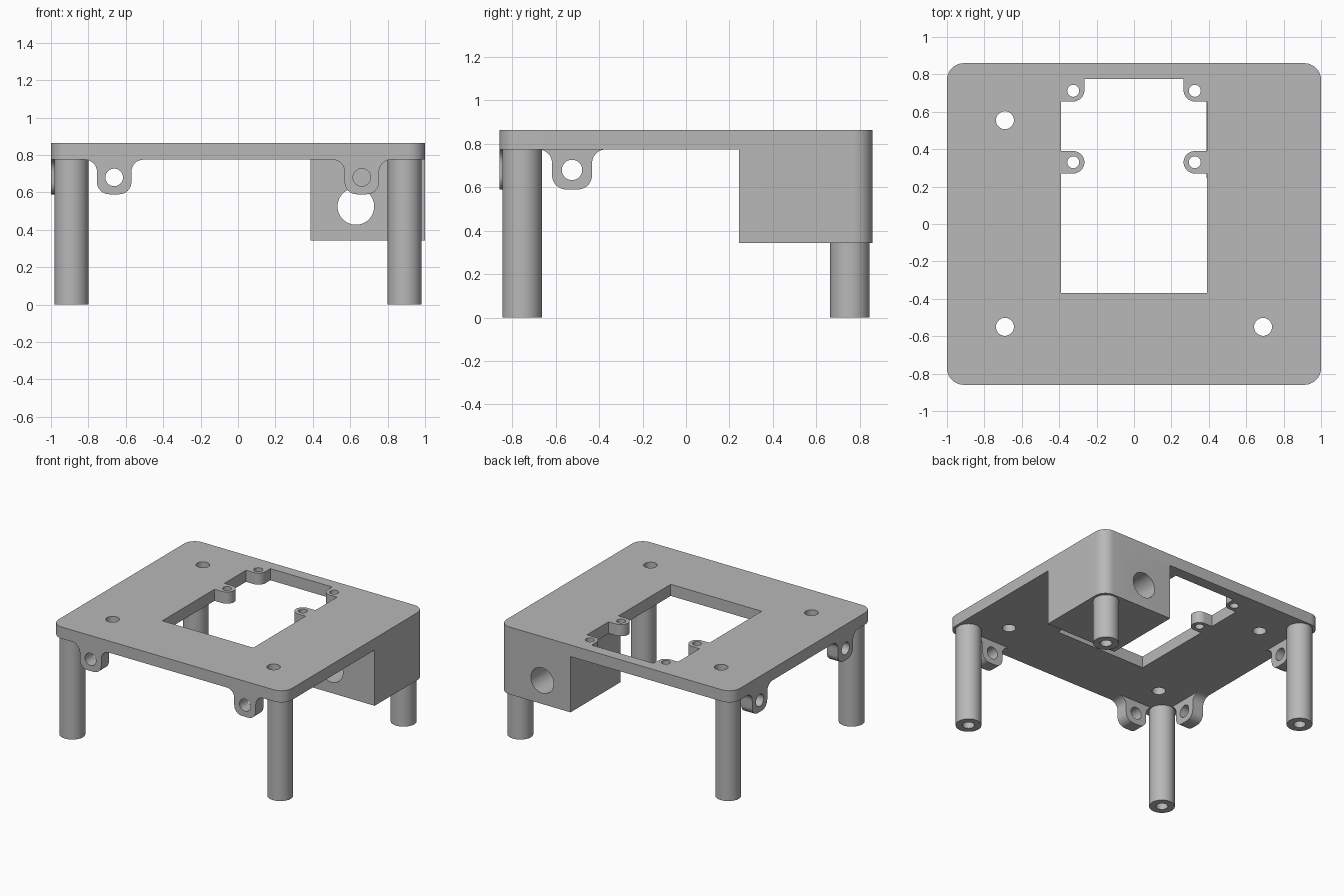
import bpy, bmesh
from math import radians, sin, cos, pi
from mathutils import Matrix, Vector

cube = bpy.data.objects.get("Cube")
if cube:
    bpy.data.objects.remove(cube, do_unlink=True)

grey = bpy.data.materials.new("plain grey")
grey.use_nodes = True
grey.diffuse_color = (0.48, 0.48, 0.48, 1)
for node in grey.node_tree.nodes:
    if node.type == 'BSDF_PRINCIPLED':
        node.inputs["Base Color"].default_value = grey.diffuse_color


def circle(x, y, r, n=40):
    return [(x + r * cos(2 * pi * i / n), y + r * sin(2 * pi * i / n)) for i in range(n)]


def rounded(corners, steps=8):
    """Outline from (x, y) or (x, y, radius) right-angle corners."""
    out = []
    for i, c in enumerate(corners):
        p = Vector(c[:2])
        if len(c) == 2:
            out.append(tuple(p))
            continue
        r = c[2]
        u = (Vector(corners[i - 1][:2]) - p).normalized()
        v = (Vector(corners[(i + 1) % len(corners)][:2]) - p).normalized()
        centre = p + r * (u + v)
        for k in range(steps + 1):
            t = pi / 2 * k / steps
            out.append(tuple(centre - r * (v * cos(t) + u * sin(t))))
    return out


def slab(name, outlines, depth, place):
    """Flat outline with holes, extruded evenly about its own plane."""
    curve = bpy.data.curves.new(name, 'CURVE')
    curve.dimensions = '2D'
    curve.fill_mode = 'BOTH'
    curve.extrude = depth / 2
    for pts in outlines:
        spline = curve.splines.new('POLY')
        spline.points.add(len(pts) - 1)
        for sp, (x, y) in zip(spline.points, pts):
            sp.co = (x, y, 0, 1)
        spline.use_cyclic_u = True
    temp = bpy.data.objects.new(name + " outline", curve)
    bpy.context.collection.objects.link(temp)
    bpy.context.view_layer.update()
    mesh = bpy.data.meshes.new_from_object(temp.evaluated_get(bpy.context.evaluated_depsgraph_get()))
    bpy.data.objects.remove(temp, do_unlink=True)
    bm = bmesh.new()
    bm.from_mesh(mesh)
    bmesh.ops.remove_doubles(bm, verts=bm.verts, dist=0.0002)
    bmesh.ops.recalc_face_normals(bm, faces=bm.faces)
    bm.transform(place)
    bm.to_mesh(mesh)
    bm.free()
    mesh.name = name
    mesh.materials.clear()
    mesh.materials.append(grey)
    obj = bpy.data.objects.new(name, mesh)
    bpy.context.collection.objects.link(obj)
    parts.append(obj)
    return obj


parts = []
TOP, UNDER = 0.865, 0.775
W, D, R = 1.0, 0.86, 0.09
upright = Matrix.Rotation(radians(90), 4, 'X')
sideways = Matrix.Rotation(radians(90), 4, 'Z') @ upright

# Top plate: window with four screw ears, plus three mounting holes
half = [(0.39, -0.37), (0.39, 0.27), (0.265, 0.27, 0.06), (0.265, 0.39, 0.06),
        (0.39, 0.39), (0.39, 0.655), (0.265, 0.655, 0.06), (0.265, 0.775)]
window = half + [(-c[0], *c[1:]) for c in reversed(half)]
plate = [rounded([(-W, -D, R), (W, -D, R), (W, D, R), (-W, D, R)]), rounded(window)]
plate += [circle(s * 0.325, y, 0.032) for s in (-1, 1) for y in (0.33, 0.712)]
plate += [circle(x, y, 0.048) for x, y in ((-0.69, 0.555), (-0.69, -0.55), (0.69, -0.55))]
slab("top_plate", plate, TOP - UNDER, Matrix.Translation((0, 0, (TOP + UNDER) / 2)))

# Corner box with a round passage from front to back
floor = 0.343
box = slab("corner_box", [rounded([(0.388, 0.245), (W, 0.245), (W, D, R), (0.388, D)])],
           UNDER - floor, Matrix.Translation((0, 0, (UNDER + floor) / 2)))
cutter = slab("passage_cutter", [circle(0, 0, 0.098, 56)], 1.0,
              Matrix.Translation((0.63, 0.55, 0.525)) @ upright)
cutter.hide_render = True
cut = box.modifiers.new("passage", 'BOOLEAN')
cut.operation = 'DIFFERENCE'
cut.solver = 'EXACT'
cut.object = cutter
bpy.context.view_layer.update()
box.data = bpy.data.meshes.new_from_object(
    box.evaluated_get(bpy.context.evaluated_depsgraph_get()))
box.modifiers.clear()
parts.remove(cutter)
bpy.data.objects.remove(cutter, do_unlink=True)

# Hollow round legs
for side, sx in (("right", -1), ("left", 1)):
    for end, sy in (("front", -1), ("back", 1)):
        height = floor if (sx, sy) == (1, 1) else UNDER
        slab(f"{end}_{side}_leg", [circle(0, 0, 0.091, 56), circle(0, 0, 0.042)], height,
             Matrix.Translation((sx * 0.891, sy * 0.755, height / 2)))

# Hanging tabs with flared roots, on the front and right edges
tab = [rounded([(-0.17, 0), (-0.092, 0, 0.065), (-0.092, -0.185, 0.065), (0.092, -0.185, 0.065),
                (0.092, 0, 0.065), (0.17, 0), (0.17, 0.02), (-0.17, 0.02)]),
       circle(0, -0.095, 0.047)]
thick = 0.095
for s, name in ((-1, "first"), (1, "second")):
    slab(f"front_tab_{name}", tab, thick,
         Matrix.Translation((s * 0.662, -D + thick / 2, UNDER)) @ upright)
    slab(f"side_tab_{name}", tab, thick,
         Matrix.Translation((-W + thick / 2, s * 0.525, UNDER)) @ sideways)

# Smooth the round walls, keep the edges crisp
bpy.ops.object.select_all(action='DESELECT')
for obj in parts:
    obj.select_set(True)
bpy.context.view_layer.objects.active = parts[0]
bpy.ops.object.shade_smooth_by_angle(angle=radians(30))
